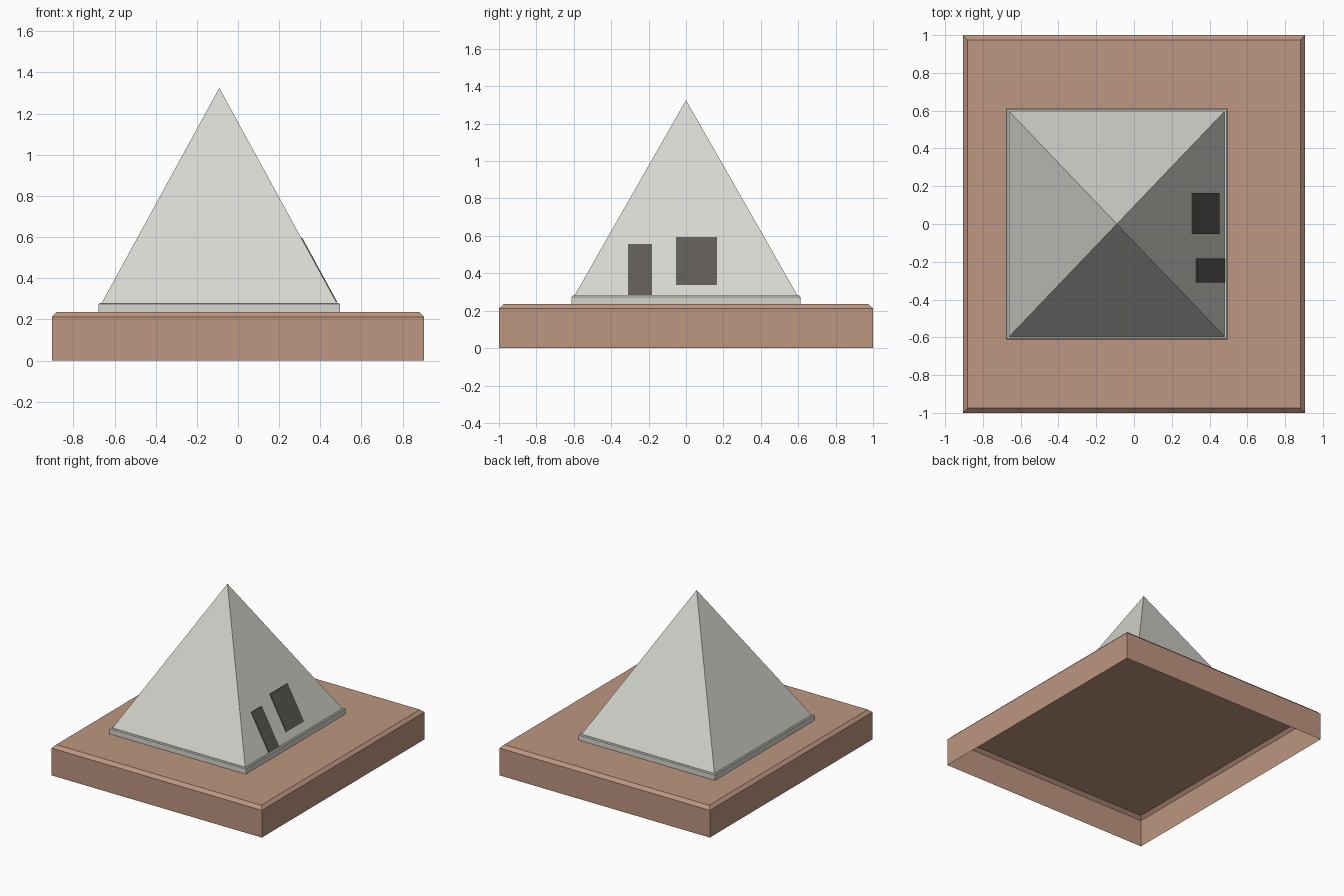
import bpy
import bmesh
from mathutils import Vector

old = bpy.data.objects.get("Cube")
if old:
    bpy.data.objects.remove(old, do_unlink=True)


def material(name, rgb):
    mat = bpy.data.materials.new(name)
    mat.use_nodes = True
    mat.diffuse_color = (*rgb, 1)
    mat.node_tree.nodes["Principled BSDF"].inputs["Base Color"].default_value = (*rgb, 1)
    return mat


clay = material("clay brown", (0.51, 0.305, 0.22))
stone = material("pale stone", (0.68, 0.68, 0.63))
dark = material("dark opening", (0.112, 0.104, 0.09))


def finish(name, bm, mat):
    bmesh.ops.recalc_face_normals(bm, faces=bm.faces)
    mesh = bpy.data.meshes.new(name)
    bm.to_mesh(mesh)
    bm.free()
    mesh.materials.append(mat)
    obj = bpy.data.objects.new(name, mesh)
    bpy.context.collection.objects.link(obj)
    return obj


def stacked(name, mat, cx, rings, apex=None):
    """Rectangular rings (half x, half y, z) joined upward, open below,
    closed by a flat top or by a point at height apex."""
    bm = bmesh.new()
    loops = [[bm.verts.new((cx + sx * hx, sy * hy, z))
              for sx, sy in ((-1, -1), (1, -1), (1, 1), (-1, 1))]
             for hx, hy, z in rings]
    sides = [(i, (i + 1) % 4) for i in range(4)]
    for low, high in zip(loops, loops[1:]):
        for i, j in sides:
            bm.faces.new((low[i], low[j], high[j], high[i]))
    if apex is None:
        bm.faces.new(loops[-1])
    else:
        tip = bm.verts.new((cx, 0, apex))
        for i, j in sides:
            bm.faces.new((loops[-1][i], loops[-1][j], tip))
    return finish(name, bm, mat)


# Hollow ground slab with a chamfered rim
stacked("ground_slab", clay, 0,
        [(0.905, 1.0, 0), (0.905, 1.0, 0.212), (0.882, 0.975, 0.235)])

# Pyramid on a low plinth
CX, HALF_X, HALF_Y, FOOT, TIP = -0.091, 0.571, 0.597, 0.28, 1.325
stacked("plinth", stone, CX,
        [(0.586, 0.611, 0.235), (0.586, 0.611, 0.274), (0.581, 0.606, FOOT)])
stacked("pyramid", stone, CX, [(HALF_X, HALF_Y, FOOT)], TIP)


# Thin dark plates lying on the sloping +x side
def opening(name, y0, y1, z0, z1):
    bm = bmesh.new()
    corners = []
    for y, z in ((y0, z0), (y1, z0), (y1, z1), (y0, z1)):
        x = CX + HALF_X * (TIP - z) / (TIP - FOOT)
        corners.append(bm.verts.new((x + 0.005, y, z)))
    face = bm.faces.new(corners)
    back = bmesh.ops.extrude_face_region(bm, geom=[face], use_keep_orig=True)
    moved = [v for v in back["geom"] if isinstance(v, bmesh.types.BMVert)]
    bmesh.ops.translate(bm, verts=moved, vec=Vector((-0.006, 0, 0)))
    return finish(name, bm, dark)


opening("door", -0.31, -0.182, 0.284, 0.557)
opening("window", -0.053, 0.165, 0.338, 0.595)
